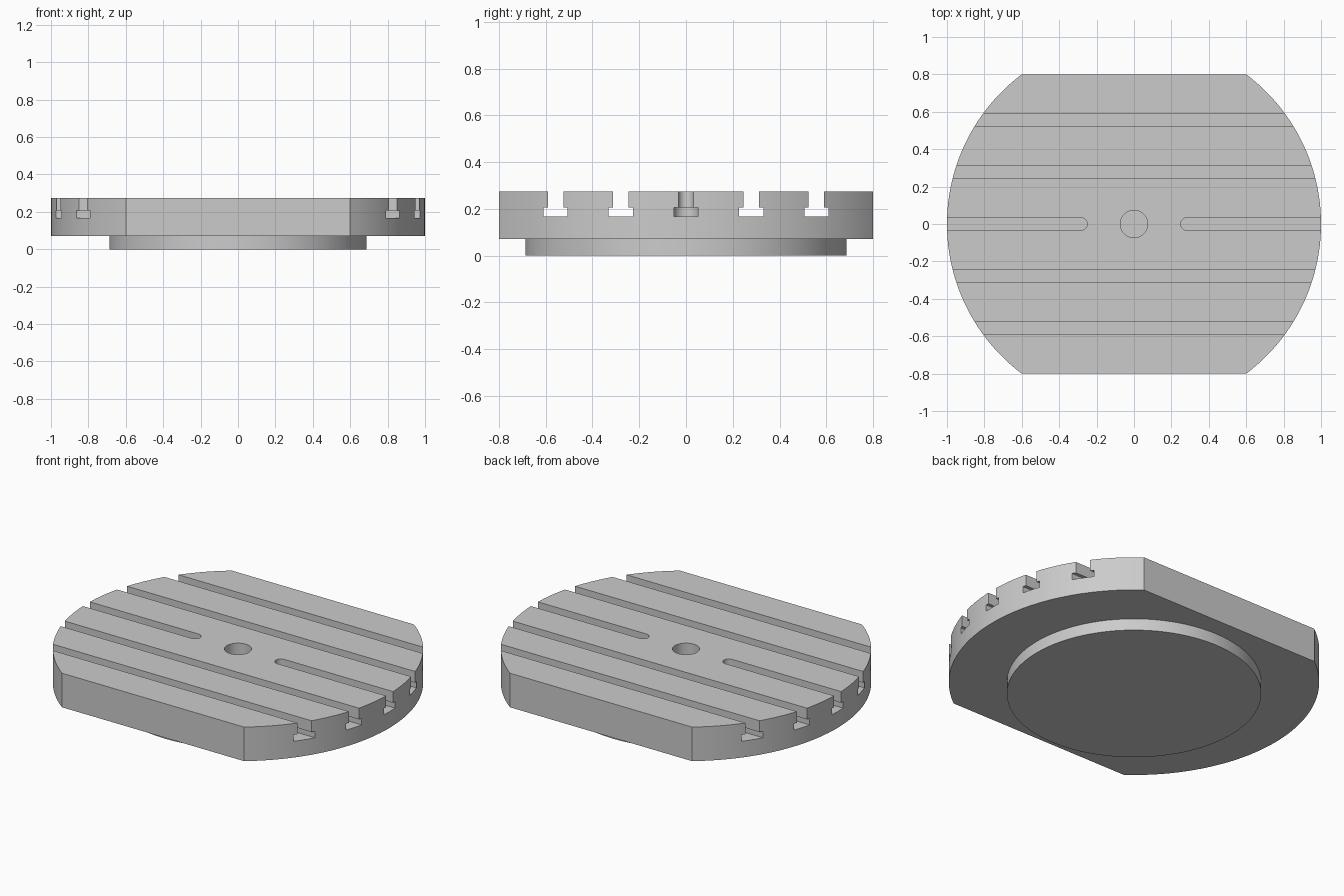
import bpy
import bmesh
from math import radians, cos, sin, asin, pi

cube = bpy.data.objects.get("Cube")
if cube:
    bpy.data.objects.remove(cube, do_unlink=True)

TOP, PLATE_BOTTOM = 0.273, 0.07
SLOT_FLOOR, SLOT_STEP = 0.167, 0.206
NECK, FOOT = 0.033, 0.052          # half widths of the T-slot
HALF_DEPTH, SPACING = 0.8, 0.279

metal = bpy.data.materials.new("machined grey")
metal.use_nodes = True
grey = (0.6, 0.6, 0.6, 1)
metal.diffuse_color = grey
metal.node_tree.nodes["Principled BSDF"].inputs["Base Color"].default_value = grey


def arc(cx, r, a0, a1, n):
    return [(cx + r * cos(a0 + (a1 - a0) * i / n), r * sin(a0 + (a1 - a0) * i / n))
            for i in range(n + 1)]


def prism(name, outline, z0, z1, y=0):
    """Extrude a counter-clockwise outline from z0 to z1."""
    bm = bmesh.new()
    face = bm.faces.new([bm.verts.new((px, py + y, z0)) for px, py in outline])
    ext = bmesh.ops.extrude_face_region(bm, geom=[face])
    for v in ext["geom"]:
        if isinstance(v, bmesh.types.BMVert):
            v.co.z = z1
    bmesh.ops.recalc_face_normals(bm, faces=bm.faces)
    mesh = bpy.data.meshes.new(name)
    bm.to_mesh(mesh)
    bm.free()
    mesh.materials.append(metal)
    obj = bpy.data.objects.new(name, mesh)
    bpy.context.collection.objects.link(obj)
    return obj


def combine(target, tool, operation):
    """Apply a boolean and discard the tool."""
    bpy.context.view_layer.objects.active = target
    mod = target.modifiers.new("boolean", "BOOLEAN")
    mod.operation, mod.solver, mod.object = operation, "EXACT", tool
    bpy.ops.object.modifier_apply(modifier=mod.name)
    bpy.data.objects.remove(tool, do_unlink=True)


def circle(r, n):
    return arc(0, r, 0, 2 * pi, n)[:-1]


def through_slot(half):
    return [(-1.2, -half), (1.2, -half), (1.2, half), (-1.2, half)]


def closed_slot(half, side):
    # Round inner end, open at the rim
    end = arc(-0.283, half, -pi / 2, pi / 2, 16)
    outline = [(-1.2, -half)] + end + [(-1.2, half)]
    return [(-side * px, -side * py) for px, py in outline]


def cut_t_slot(target, shape, y=0):
    combine(target, prism("slot_foot", shape(FOOT), SLOT_FLOOR, SLOT_STEP, y), "DIFFERENCE")
    combine(target, prism("slot_neck", shape(NECK), SLOT_STEP - 0.02, TOP + 0.1, y), "DIFFERENCE")


# Round table with two flats, on a smaller round base
corner = asin(HALF_DEPTH)
rim = arc(0, 1, -corner, corner, 48)
table = prism("slotted_table", rim + [(-px, -py) for px, py in rim], PLATE_BOTTOM, TOP)
combine(table, prism("base", circle(0.687, 96), 0, 0.12), "UNION")

# Four full-length T-slots and two that stop short of the middle
for row in (-2, -1, 1, 2):
    cut_t_slot(table, through_slot, row * SPACING)
for side in (-1, 1):
    cut_t_slot(table, lambda half: closed_slot(half, side))

# Centre bore
combine(table, prism("bore", circle(0.073, 48), PLATE_BOTTOM, TOP + 0.1), "DIFFERENCE")

bpy.ops.object.select_all(action="DESELECT")
table.select_set(True)
bpy.context.view_layer.objects.active = table
bpy.ops.object.shade_smooth_by_angle(angle=radians(30))
